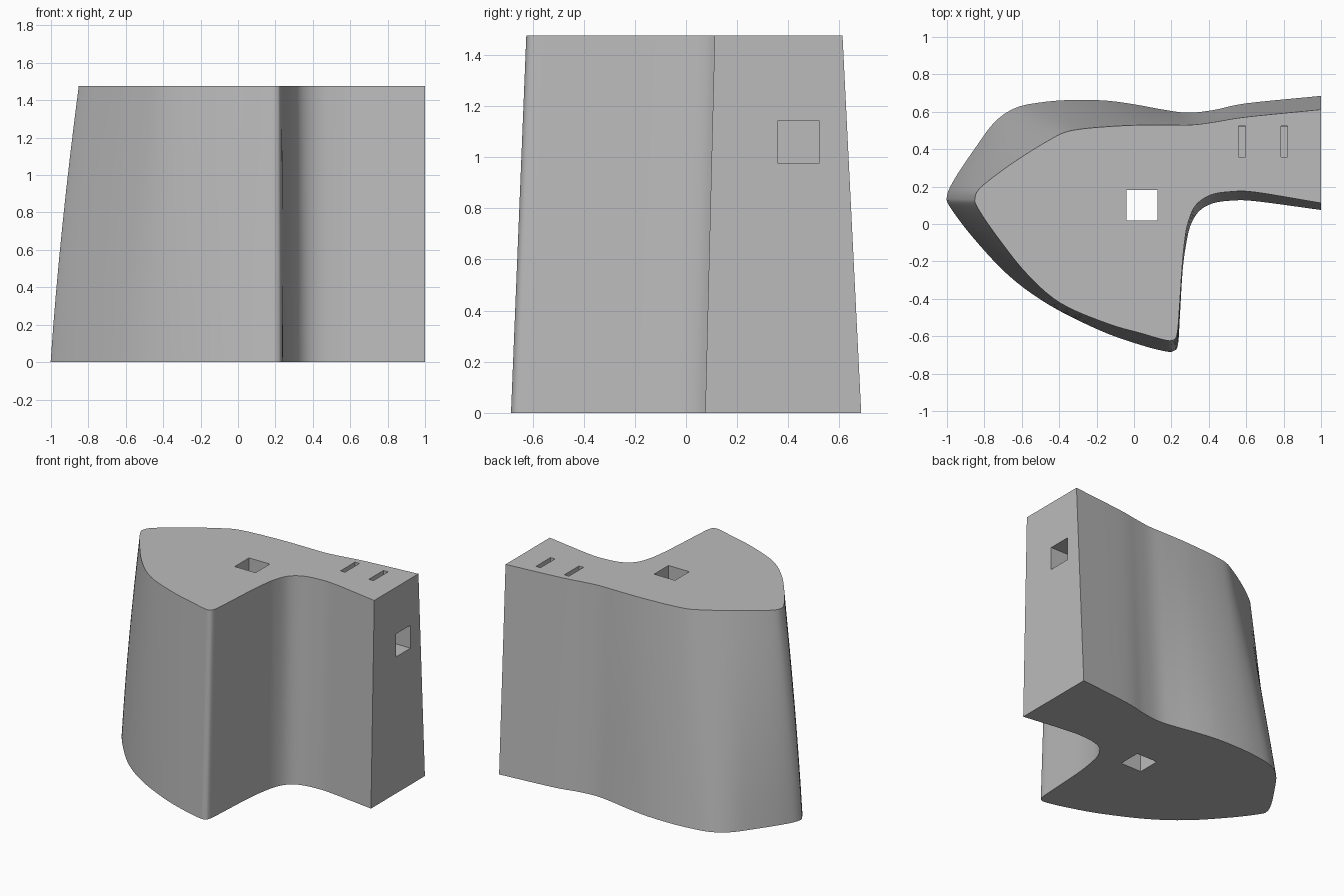
import bpy
import bmesh
from mathutils import Vector

default_cube = bpy.data.objects.get("Cube")
if default_cube:
    bpy.data.objects.remove(default_cube, do_unlink=True)

HEIGHT = 1.475
STEPS_PER_SPAN = 5
LAYERS = 8

# Matching outlines: back edge, nose, curved front, point, inner hollow
base_outline = [
    (1, .685), (.6, .645), (.43, .61), (.29, .595), (.165, .61), (0, .64),
    (-.155, .66), (-.34, .663), (-.5, .65), (-.635, .62), (-.745, .545),
    (-.85, .405), (-.957, .245), (-1, .15), (-.98, .085), (-.85, -.085),
    (-.665, -.28), (-.45, -.435), (-.18, -.57), (.03, -.645), (.165, -.68),
    (.21, -.68), (.235, -.645), (.245, -.5), (.26, -.25), (.28, -.1),
    (.305, 0), (.35, .07), (.42, .11), (.52, .125), (.65, .122), (1, .075)]
top_outline = [
    (1, .612), (.6, .572), (.43, .545), (.31, .53), (.165, .53), (0, .528),
    (-.15, .52), (-.28, .508), (-.37, .49), (-.45, .45), (-.57, .378),
    (-.7, .29), (-.82, .195), (-.85, .14), (-.835, .085), (-.73, -.07),
    (-.57, -.27), (-.39, -.425), (-.14, -.533), (.04, -.585), (.155, -.618),
    (.205, -.622), (.23, -.59), (.242, -.46), (.257, -.23), (.272, -.08),
    (.29, .01), (.33, .1), (.41, .155), (.52, .173), (.65, .17), (1, .112)]


def smooth_path(points):
    """Open Catmull-Rom curve through the points."""
    pts = [Vector(p) for p in points]
    pts = [2 * pts[0] - pts[1]] + pts + [2 * pts[-1] - pts[-2]]
    path = []
    for a, b, c, d in zip(pts, pts[1:], pts[2:], pts[3:]):
        for step in range(STEPS_PER_SPAN):
            t = step / STEPS_PER_SPAN
            path.append(0.5 * (2 * b + (c - a) * t
                               + (2 * a - 5 * b + 4 * c - d) * t ** 2
                               + (3 * b - a - 3 * c + d) * t ** 3))
    return path + [pts[-2]]


def make_box(name, low, high):
    """Axis-aligned box used to cut an opening."""
    low, high = Vector(low), Vector(high)
    bpy.ops.mesh.primitive_cube_add(size=1, location=(low + high) / 2)
    box = bpy.context.object
    box.name = name
    box.scale = high - low
    bpy.ops.object.transform_apply(location=True, rotation=False, scale=True)
    box.hide_render = True
    return box


# Grey material
grey = bpy.data.materials.new("plain_grey")
grey.use_nodes = True
colour = (0.5, 0.5, 0.5, 1)
grey.diffuse_color = colour
grey.node_tree.nodes["Principled BSDF"].inputs["Base Color"].default_value = colour

# Tapered body, lofted from the base outline to the top outline
bm = bmesh.new()
lower, upper = smooth_path(base_outline), smooth_path(top_outline)
rings = []
for layer in range(LAYERS + 1):
    t = layer / LAYERS
    ring = []
    for low, high in zip(lower, upper):
        p = low.lerp(high, t)
        # the nose bows out slightly between base and top
        p.x += 0.05 * t * (1 - t) * min(0, p.x)
        ring.append(bm.verts.new((p.x, p.y, HEIGHT * t)))
    rings.append(ring)
for below, above in zip(rings, rings[1:]):
    for i in range(len(below)):
        j = (i + 1) % len(below)
        bm.faces.new((below[i], below[j], above[j], above[i]))
bm.faces.new(rings[0])
bm.faces.new(rings[-1])
bmesh.ops.recalc_face_normals(bm, faces=bm.faces)
mesh = bpy.data.meshes.new("tapered_body")
bm.to_mesh(mesh)
bm.free()
mesh.materials.append(grey)
body = bpy.data.objects.new("tapered_body", mesh)
bpy.context.collection.objects.link(body)

# Openings: through hole, end socket, two slots reaching into the socket
cutters = [
    make_box("through_hole", (-.04, .02, -.1), (.125, .182, 1.6)),
    make_box("end_socket", (.5, .357, .977), (1.1, .522, 1.141)),
]
for x in (.578, .803):
    cutters.append(make_box("top_slot", (x - .018, .359, 1.05), (x + .018, .524, 1.6)))

bpy.ops.object.select_all(action="DESELECT")
bpy.context.view_layer.objects.active = body
body.select_set(True)
for cutter in cutters:
    cut = body.modifiers.new(cutter.name, "BOOLEAN")
    cut.operation = "DIFFERENCE"
    cut.solver = "EXACT"
    cut.object = cutter
    bpy.ops.object.modifier_apply(modifier=cut.name)
    bpy.data.objects.remove(cutter, do_unlink=True)

# Smooth curved walls with crisp rims
bpy.ops.object.shade_smooth_by_angle(angle=0.5)
